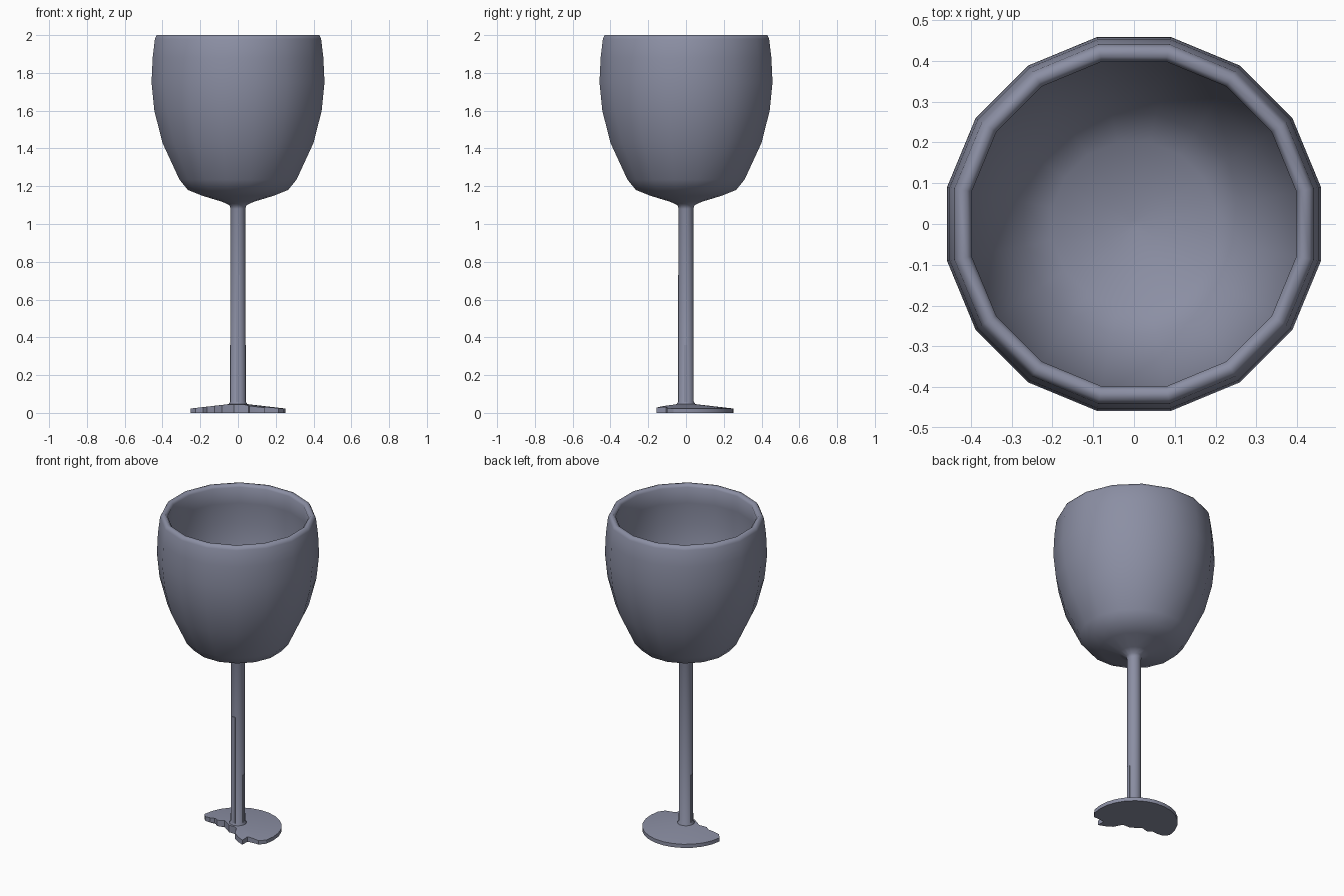
import bpy, bmesh, math
from mathutils import Vector

if "Cube" in bpy.data.objects:
    bpy.data.objects.remove(bpy.data.objects["Cube"])

SIDES = 16
COLOUR = (0.26, 0.275, 0.37, 1)
glass = bpy.data.materials.new("blue_grey_glass")
glass.use_nodes = True
glass.diffuse_color = COLOUR
glass.node_tree.nodes["Principled BSDF"].inputs["Base Color"].default_value = COLOUR


def finish(name, bm, smooth_angle):
    bmesh.ops.recalc_face_normals(bm, faces=bm.faces[:])
    mesh = bpy.data.meshes.new(name)
    bm.to_mesh(mesh)
    bm.free()
    mesh.materials.append(glass)
    obj = bpy.data.objects.new(name, mesh)
    bpy.context.collection.objects.link(obj)
    bpy.ops.object.select_all(action="DESELECT")
    obj.select_set(True)
    bpy.context.view_layer.objects.active = obj
    bpy.ops.object.shade_smooth_by_angle(angle=math.radians(smooth_angle))
    return obj


def lathe(name, profile, smooth_angle=60):
    """Turn (flat radius, height) points into a 16-sided solid."""
    bm = bmesh.new()
    rings = []
    for r, z in profile:
        r /= math.cos(math.pi / SIDES)
        angles = [(i + 0.5) * math.tau / SIDES for i in range(SIDES)]
        rings.append([bm.verts.new((r * math.cos(a), r * math.sin(a), z)) for a in angles])
    for low, high in zip(rings, rings[1:]):
        for i in range(SIDES):
            j = (i + 1) % SIDES
            bm.faces.new((low[i], low[j], high[j], high[i]))
    bm.faces.new(rings[0])
    bm.faces.new(rings[-1])
    return finish(name, bm, smooth_angle)


# Bowl and stem: outside going up, over the rim, inside going down
lathe("bowl_and_stem", [
    (0.05, 0.02), (0.05, 0.045), (0.041, 0.06), (0.04, 0.7), (0.039, 1.08),
    (0.045, 1.1), (0.085, 1.118), (0.19, 1.15), (0.265, 1.18), (0.31, 1.235),
    (0.4, 1.43), (0.443, 1.6), (0.458, 1.75), (0.452, 1.88), (0.44, 1.98),
    (0.43, 2.0), (0.41, 2.0), (0.398, 1.985), (0.408, 1.88), (0.412, 1.75),
    (0.4, 1.6), (0.355, 1.43), (0.27, 1.26), (0.2, 1.215), (0.08, 1.18), (0.01, 1.17),
], 75)

# Foot: a shallow cone whose front edge is snapped off in a jagged line
rim = [Vector((0.252 * math.cos(a), 0.252 * math.sin(a)))
       for a in (math.radians(-15 + 190 * i / 14) for i in range(15))]
break_line = [Vector(p) for p in (
    (-0.225, -0.01), (-0.185, -0.015), (-0.165, 0.0), (-0.125, -0.03),
    (-0.085, -0.015), (-0.055, -0.035), (-0.02, -0.06), (0.02, -0.06),
    (0.055, -0.075), (0.06, -0.115), (0.1, -0.14), (0.14, -0.155),
    (0.14, -0.105), (0.18, -0.1), (0.215, -0.1))]
outline = rim + break_line
bm = bmesh.new()
top = [bm.verts.new((p.x, p.y, 0.052 - 0.115 * p.length)) for p in outline]
bottom = [bm.verts.new((p.x, p.y, 0.0)) for p in outline]
top_centre = bm.verts.new((0, 0, 0.052))
bottom_centre = bm.verts.new((0, 0, 0))
for i in range(len(outline)):
    j = (i + 1) % len(outline)
    bm.faces.new((top[i], top[j], top_centre))
    bm.faces.new((bottom[j], bottom[i], bottom_centre))
    bm.faces.new((bottom[i], bottom[j], top[j], top[i]))
finish("broken_foot", bm, 30)


# Thin splinters left along the lower stem
def splinter(name, angle, height):
    bm = bmesh.new()
    bmesh.ops.create_cube(bm, size=1)
    for v in bm.verts:
        out = 0.039 + 0.008 * v.co.x
        side = v.co.y * 0.02
        v.co = (out * math.cos(angle) - side * math.sin(angle),
                out * math.sin(angle) + side * math.cos(angle),
                0.03 + (v.co.z + 0.5) * (height - 0.03))
    finish(name, bm, 30)


splinter("left_splinter", 0, 0.36)
splinter("right_splinter", math.pi, 0.36)
splinter("front_splinter", -math.pi / 2, 0.73)
